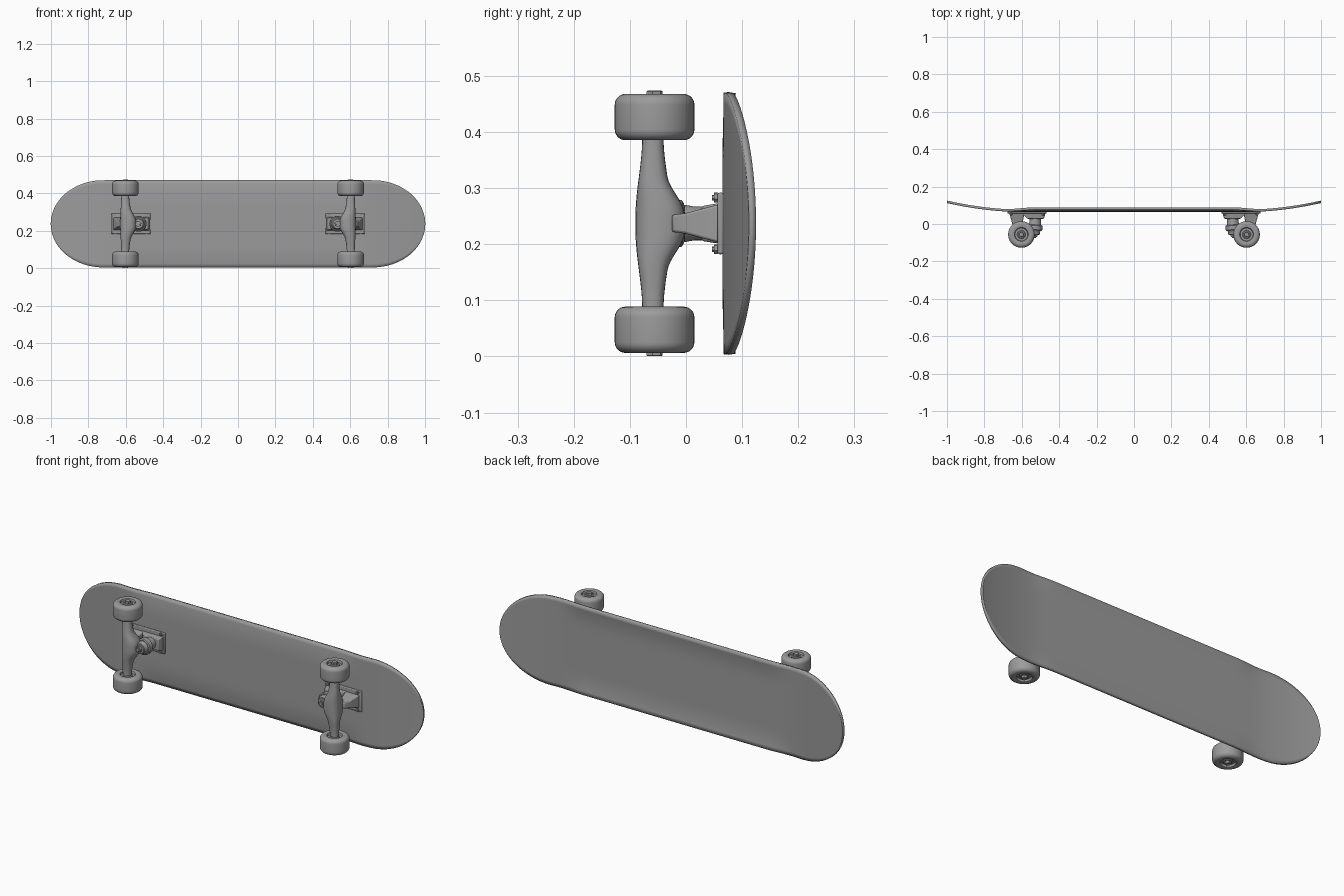
import bpy, bmesh, math
from mathutils import Vector

if "Cube" in bpy.data.objects:
    bpy.data.objects.remove(bpy.data.objects["Cube"])

grey = bpy.data.materials.new("grey")
grey.diffuse_color = (0.33, 0.33, 0.33, 1)
grey.use_nodes = True
grey.node_tree.nodes["Principled BSDF"].inputs["Base Color"].default_value = grey.diffuse_color
CZ = 0.237      # height of the long centre line
TX = 0.602      # axle distance from the middle
AY = -0.056     # axle depth


def finish(bm, name, side=1, angle=35):
    for v in bm.verts:
        v.co.x *= side
    bmesh.ops.remove_doubles(bm, verts=bm.verts, dist=1e-5)
    bmesh.ops.recalc_face_normals(bm, faces=bm.faces)
    me = bpy.data.meshes.new(name)
    bm.to_mesh(me)
    bm.free()
    ob = bpy.data.objects.new(name, me)
    bpy.context.collection.objects.link(ob)
    me.materials.append(grey)
    bpy.ops.object.select_all(action='DESELECT')
    ob.select_set(True)
    bpy.context.view_layer.objects.active = ob
    bpy.ops.object.shade_smooth_by_angle(angle=math.radians(angle))
    return ob


def loft(bm, rings, caps=True):
    rows = [[bm.verts.new(p) for p in r] for r in rings]
    n = len(rows[0])
    for a, b in zip(rows, rows[1:]):
        for i in range(n):
            j = (i + 1) % n
            bm.faces.new((a[i], a[j], b[j], b[i]))
    if caps:
        bm.faces.new(rows[0])
        bm.faces.new(rows[-1])


def lathe(name, start, axis, profile, side, n=32):
    # profile holds (radius, distance along axis)
    axis = Vector(axis).normalized()
    e1 = axis.orthogonal().normalized()
    e2 = axis.cross(e1)
    rings = []
    for r, t in profile:
        rings.append([Vector(start) + axis * t + (e1 * math.cos(a) + e2 * math.sin(a)) * r
                      for a in (2 * math.pi * i / n for i in range(n))])
    bm = bmesh.new()
    loft(bm, rings)
    return finish(bm, name, side)


def rect(x0, x1, z0, z1, y):
    return [(x0, y, z0), (x1, y, z0), (x1, y, z1), (x0, y, z1)]


def wedge(name, rings, side, bevel=0.004):
    bm = bmesh.new()
    loft(bm, [rect(*r) for r in rings])
    ob = finish(bm, name, side)
    m = ob.modifiers.new("soft edges", 'BEVEL')
    m.width, m.segments, m.limit_method = bevel, 2, 'ANGLE'
    return ob


def smooth(t):
    t = min(1, max(0, t))
    return t * t * (3 - 2 * t)


# deck: oval-ended sheet, ends kicked back, long edges slightly raised
half = [0.1 * i for i in range(6)] + [0.5 + 0.03 * i for i in range(1, 8)]
half += [0.72 + 0.28 * math.sin(math.pi / 2 * i / 20) for i in range(1, 21)]
xs = [-x for x in reversed(half[1:])] + half
bm = bmesh.new()
rows = []
for x in xs:
    ax = abs(x)
    w = 0.233 * math.sqrt(max(0, 1 - (max(0, ax - 0.72) / 0.28) ** 2))
    row = []
    for j in range(25):
        v = j / 12 - 1
        y = 0.0715 + 0.047 * (max(0, ax - 0.62) / 0.38) ** 1.8
        y += 0.011 * (max(0, abs(v) - 0.5) / 0.5) ** 2 * (1 - smooth((ax - 0.53) / 0.17))
        row.append(bm.verts.new((x, y, CZ + v * w)))
    rows.append(row)
for a, b in zip(rows, rows[1:]):
    for j in range(24):
        bm.faces.new((a[j], a[j + 1], b[j + 1], b[j]))
deck = finish(bm, "deck")
m = deck.modifiers.new("thickness", 'SOLIDIFY')
m.thickness, m.offset = 0.013, 0

# wheel outline with rounded tread edges and a recessed hub on both faces
R, H, F = 0.071, 0.0412, 0.019
out = [(0.022, H - 0.012), (0.034, H - 0.012), (0.037, H - 0.002), (0.04, H)]
out += [(R - F + F * math.sin(a), H - F + F * math.cos(a))
        for a in (math.pi / 2 * i / 7 for i in range(8))]
wheel = out + [(r, -t) for r, t in reversed(out)]

for side, end in ((1, "right"), (-1, "left")):
    # wheels, bearings and axle
    for sz, pos in ((1, "upper"), (-1, "lower")):
        c = (TX, AY, CZ + sz * 0.1895)
        lathe(f"{end}_{pos}_wheel", c, (0, 0, 1), wheel, side, 40)
        lathe(f"{end}_{pos}_bearing", c, (0, 0, 1),
              [(0.019, -0.034), (0.023, -0.031), (0.023, 0.031), (0.019, 0.034)], side)
        lathe(f"{end}_{pos}_axle_nut", (c[0], c[1], CZ + sz * 0.222), (0, 0, sz),
              [(0.015, 0), (0.015, 0.013), (0.013, 0.0145)], side, 6)
    lathe(f"{end}_axle", (TX, AY, CZ - 0.235), (0, 0, 1), [(0.01, 0), (0.01, 0.47)], side, 16)

    # hanger: narrow at the wheels, swelling towards the bushings
    rings = []
    for i in range(33):
        d = i / 16 - 1
        k = 1 - abs(d)
        f = smooth(k * 1.1)
        g = smooth((k - 0.45) / 0.45)
        x0, x1 = TX - 0.02 - 0.016 * f - 0.022 * g, TX + 0.022 + 0.006 * f
        y0, y1 = AY - 0.022 - 0.012 * f, AY + 0.016 + 0.014 * f + 0.024 * g
        ring = []
        for q in range(24):
            a = 2 * math.pi * q / 24
            ca, sa = math.cos(a), math.sin(a)
            ring.append(((x0 + x1) / 2 + (x1 - x0) / 2 * math.copysign(abs(ca) ** 0.8, ca),
                         (y0 + y1) / 2 + (y1 - y0) / 2 * math.copysign(abs(sa) ** 0.8, sa),
                         CZ + d * 0.152))
        rings.append(ring)
    bm = bmesh.new()
    loft(bm, rings)
    finish(bm, f"{end}_hanger", side, 50)

    # kingpin stack: bushings, hanger ring, washer and nut
    top, axis = (0.527, 0.035, CZ), (0.06, -1, 0)
    lathe(f"{end}_bushings", top, axis,
          [(0.024, 0), (0.03, 0.006), (0.03, 0.02), (0.033, 0.036), (0.033, 0.07),
           (0.03, 0.074), (0.028, 0.09), (0.025, 0.093)], side)
    lathe(f"{end}_hanger_ring", (0.53, -0.004, CZ), axis,
          [(0.036, 0), (0.042, 0.004), (0.042, 0.026), (0.037, 0.03)], side)
    lathe(f"{end}_kingpin_nut", (0.532, -0.055, CZ), axis,
          [(0.016, 0), (0.016, 0.014), (0.01, 0.014), (0.01, 0.02)], side, 6)

    # baseplate with its kingpin seat and pivot arm
    wedge(f"{end}_baseplate", [(0.467, 0.677, CZ - 0.055, CZ + 0.055, 0.067),
                               (0.467, 0.677, CZ - 0.055, CZ + 0.055, 0.056)], side)
    wedge(f"{end}_kingpin_seat", [(0.473, 0.60, CZ - 0.036, CZ + 0.036, 0.058),
                                  (0.482, 0.57, CZ - 0.031, CZ + 0.031, 0.028)], side)
    wedge(f"{end}_pivot_arm", [(0.585, 0.667, CZ - 0.034, CZ + 0.034, 0.058),
                               (0.598, 0.65, CZ - 0.018, CZ + 0.018, -0.002),
                               (0.60, 0.635, CZ - 0.015, CZ + 0.015, -0.025)], side)

    # mounting nuts at the baseplate corners
    for bx in (0.487, 0.657):
        for sz in (1, -1):
            lathe(f"{end}_mounting_nut", (bx, 0.057, CZ + sz * 0.046), (0, -1, 0),
                  [(0.009, 0), (0.009, 0.007), (0.005, 0.007), (0.005, 0.011)], side, 6)
